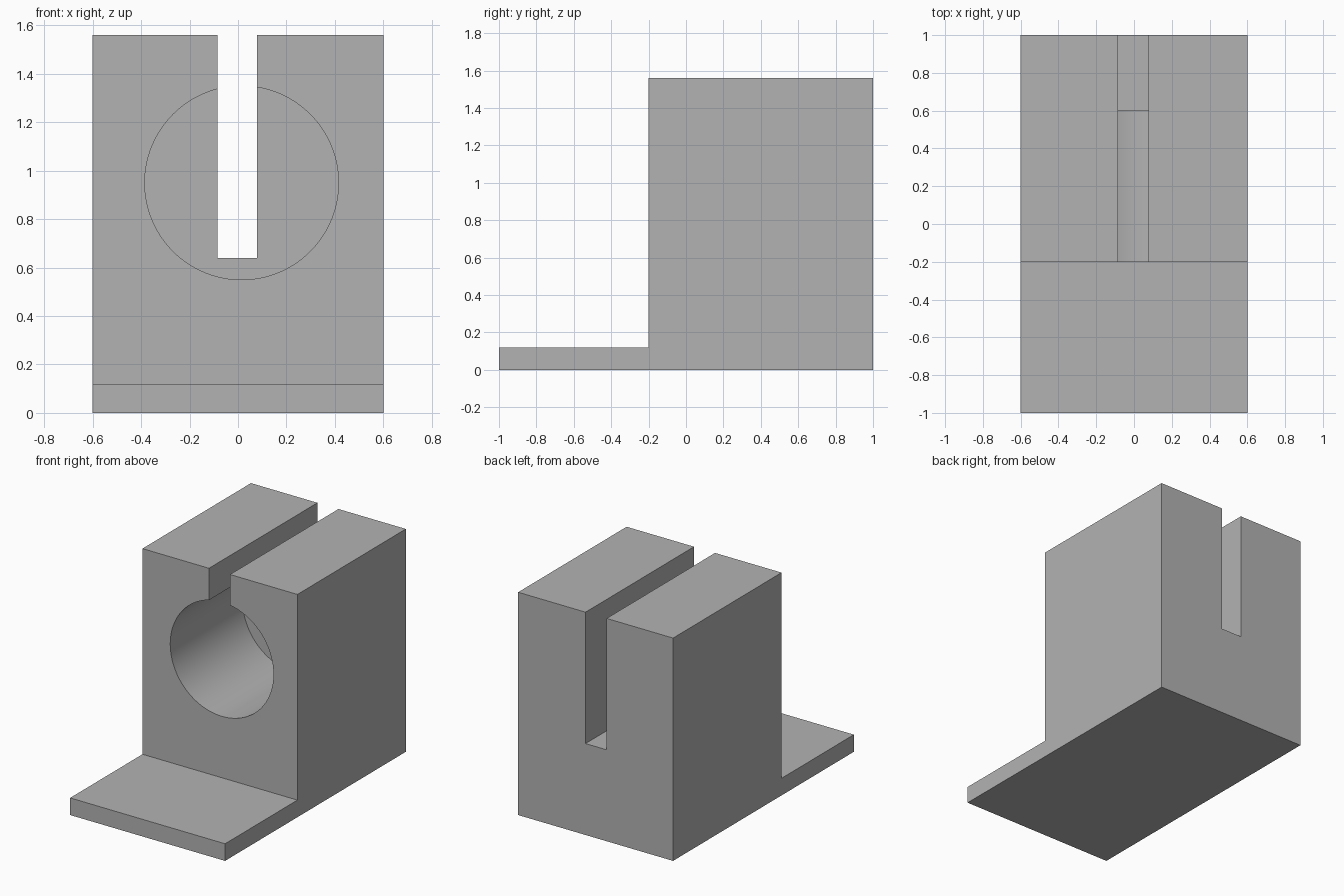
import bpy
import math

cube = bpy.data.objects.get("Cube")
if cube:
    bpy.data.objects.remove(cube, do_unlink=True)

grey = bpy.data.materials.new("plain_grey")
grey.use_nodes = True
colour = (0.45, 0.45, 0.45, 1.0)
grey.diffuse_color = colour
grey.node_tree.nodes["Principled BSDF"].inputs["Base Color"].default_value = colour


def box(name, lo, hi):
    centre = [(a + b) / 2 for a, b in zip(lo, hi)]
    bpy.ops.mesh.primitive_cube_add(size=1, location=centre)
    ob = bpy.context.object
    ob.name = name
    ob.scale = [b - a for a, b in zip(lo, hi)]
    bpy.ops.object.transform_apply(location=True, rotation=True, scale=True)
    ob.data.materials.append(grey)
    return ob


def combine(target, tool, operation):
    bpy.context.view_layer.objects.active = target
    mod = target.modifiers.new(tool.name, 'BOOLEAN')
    mod.operation = operation
    mod.solver = 'EXACT'
    mod.object = tool
    bpy.ops.object.modifier_apply(modifier=mod.name)
    bpy.data.objects.remove(tool, do_unlink=True)


# L-shaped body: side profile extruded across the width
profile = [(-1, 0), (1, 0), (1, 1.56), (-0.2, 1.56), (-0.2, 0.12), (-1, 0.12)]
n = len(profile)
verts = [(x, y, z) for x in (-0.6, 0.6) for y, z in profile]
faces = [tuple(reversed(range(n))), tuple(range(n, 2 * n))]
faces += [(i, (i + 1) % n, (i + 1) % n + n, i + n) for i in range(n)]
mesh = bpy.data.meshes.new("bracket_block")
mesh.from_pydata(verts, [], faces)
block = bpy.data.objects.new("bracket_block", mesh)
bpy.context.collection.objects.link(block)
mesh.materials.append(grey)

# Blind round bore from the front face
bpy.ops.mesh.primitive_cylinder_add(vertices=128, radius=0.4, depth=1.0,
                                    location=(0.015, 0.1, 0.95),
                                    rotation=(math.pi / 2, 0, 0))
bore = bpy.context.object
bore.name = "bore_cutter"
bore.data.materials.append(grey)
combine(block, bore, 'DIFFERENCE')

# Vertical slot running the full depth of the block
slot = box("slot_cutter", (-0.085, -0.5, 0.64), (0.078, 1.2, 1.8))
combine(block, slot, 'DIFFERENCE')

# Smooth bore wall, crisp edges elsewhere
bpy.ops.object.select_all(action='DESELECT')
block.select_set(True)
bpy.context.view_layer.objects.active = block
bpy.ops.object.shade_smooth_by_angle(angle=math.radians(30))
